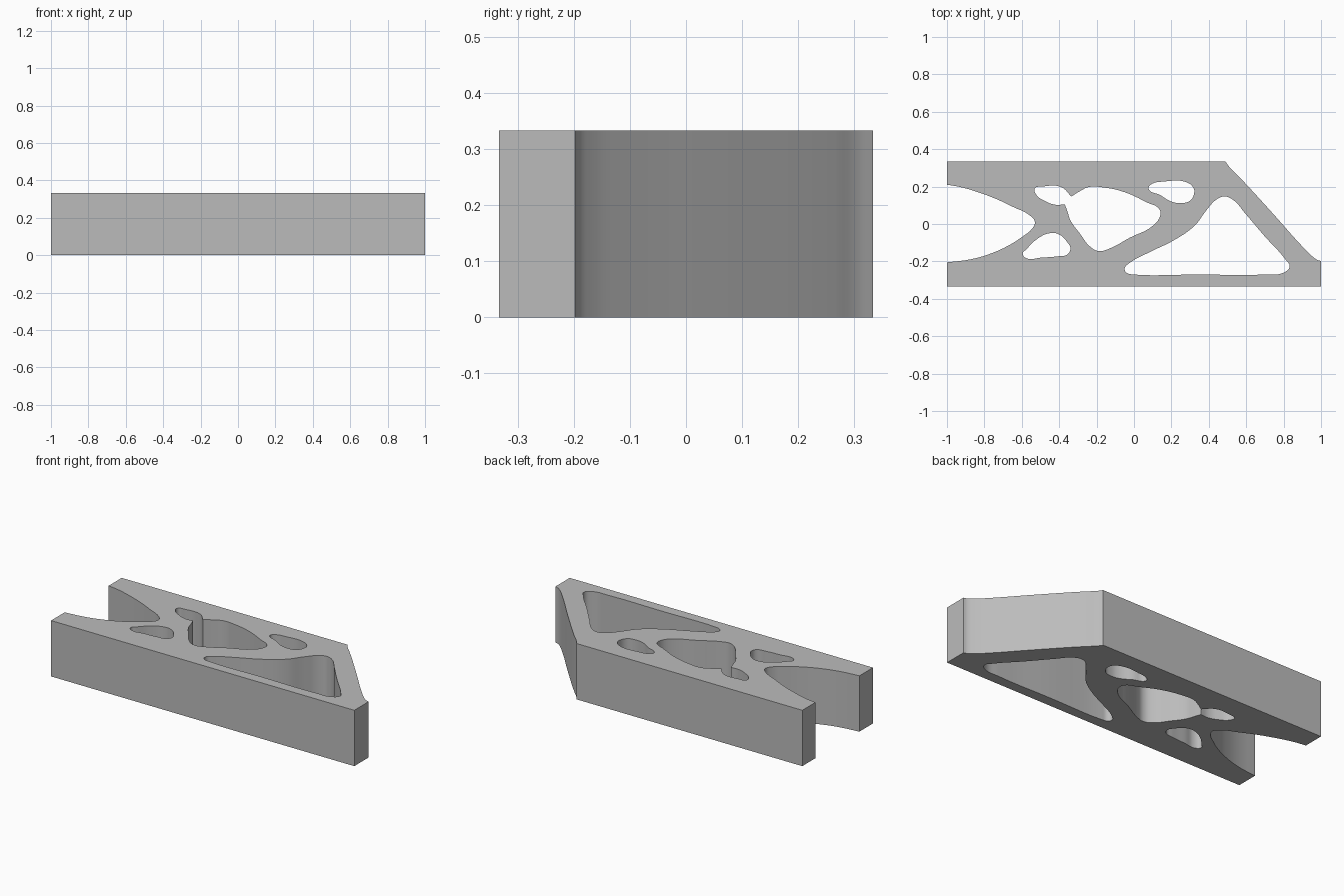
import bpy
import bmesh

HEIGHT = 0.333

default_cube = bpy.data.objects.get("Cube")
if default_cube:
    bpy.data.objects.remove(default_cube, do_unlink=True)


def make_material(name, color):
    material = bpy.data.materials.new(name)
    material.use_nodes = True
    material.diffuse_color = color
    material.node_tree.nodes["Principled BSDF"].inputs["Base Color"].default_value = color
    return material


def add_outline(curve, points, corners=()):
    """Add a closed smooth outline; points whose index is in corners stay sharp."""
    spline = curve.splines.new("BEZIER")
    spline.bezier_points.add(len(points) - 1)
    spline.use_cyclic_u = True
    spline.resolution_u = 5
    for index, (knot, (x, y)) in enumerate(zip(spline.bezier_points, points)):
        knot.co = (x, y, 0)
        handle = "VECTOR" if index in corners else "AUTO"
        knot.handle_left_type = knot.handle_right_type = handle


# Outer outline: straight top and bottom, sloped nose, open mouth at the left
mouth = [(-1, -.205), (-.88, -.19), (-.78, -.163), (-.68, -.12), (-.6, -.07),
         (-.545, -.025), (-.53, .01), (-.55, .04), (-.65, .093),
         (-.74, .135), (-.84, .172), (-.93, .198), (-1, .21)]
nose = [(-1, .333), (.49, .333), (.51, .305), (.55, .265), (.73, .07), (.9, -.12),
        (.95, -.17), (.98, -.192), (1, -.198), (1, -.333), (-1, -.333)]
last = len(mouth) - 1
sharp = {0, last, last + 1, last + 2, last + 9, last + 10, last + 11}

# Large window joined to a small pocket through a pinched gap
pinched_window = [(-.53, .19), (-.49, .2), (-.39, .198), (-.335, .147), (-.29, .175),
                  (-.24, .198), (-.16, .195), (-.05, .17), (.07, .115), (.135, .08),
                  (.14, .045), (.1, -.01), (-.02, -.072), (-.14, -.135), (-.185, -.145),
                  (-.23, -.125), (-.29, -.05), (-.34, .02), (-.357, .07), (-.37, .105),
                  (-.42, .103), (-.47, .12), (-.525, .16)]

# Rounded windows
lower_window = [(-.595, -.16), (-.575, -.135), (-.515, -.078), (-.45, -.049),
                (-.4, -.056), (-.355, -.1), (-.34, -.13), (-.355, -.162),
                (-.41, -.173), (-.5, -.18), (-.57, -.185)]
upper_window = [(.078, .195), (.095, .214), (.16, .227), (.275, .225), (.317, .195),
                (.322, .168), (.3, .125), (.255, .112), (.2, .12), (.135, .157),
                (.085, .178)]
triangle_window = [(-.05, -.238), (-.02, -.206), (.08, -.152), (.22, -.083),
                   (.325, -.008), (.39, .077), (.44, .13), (.485, .147), (.535, .125),
                   (.59, .062), (.7, -.067), (.81, -.19), (.832, -.227), (.8, -.26),
                   (.7, -.27), (.35, -.27), (0, -.27), (-.04, -.26)]

curve = bpy.data.curves.new("bracket_profile", "CURVE")
curve.dimensions = "2D"
curve.fill_mode = "BOTH"
curve.extrude = HEIGHT / 2
add_outline(curve, mouth + nose, sharp)
add_outline(curve, pinched_window, {3, 19})
for window in (lower_window, upper_window, triangle_window):
    add_outline(curve, window)

# Turn the extruded profile into one welded solid
bracket = bpy.data.objects.new("bracket_body", curve)
bpy.context.collection.objects.link(bracket)
bpy.ops.object.select_all(action="DESELECT")
bracket.select_set(True)
bpy.context.view_layer.objects.active = bracket
bpy.ops.object.convert(target="MESH")
bracket = bpy.context.object
bracket.name = "bracket_body"

mesh = bracket.data
bm = bmesh.new()
bm.from_mesh(mesh)
bmesh.ops.remove_doubles(bm, verts=bm.verts, dist=0.0005)
bmesh.ops.translate(bm, verts=bm.verts, vec=(0, 0, HEIGHT / 2))
bmesh.ops.recalc_face_normals(bm, faces=bm.faces)
bm.to_mesh(mesh)
bm.free()

mesh.materials.clear()
mesh.materials.append(make_material("plain grey", (0.5, 0.5, 0.5, 1)))
bpy.ops.object.shade_smooth_by_angle()
